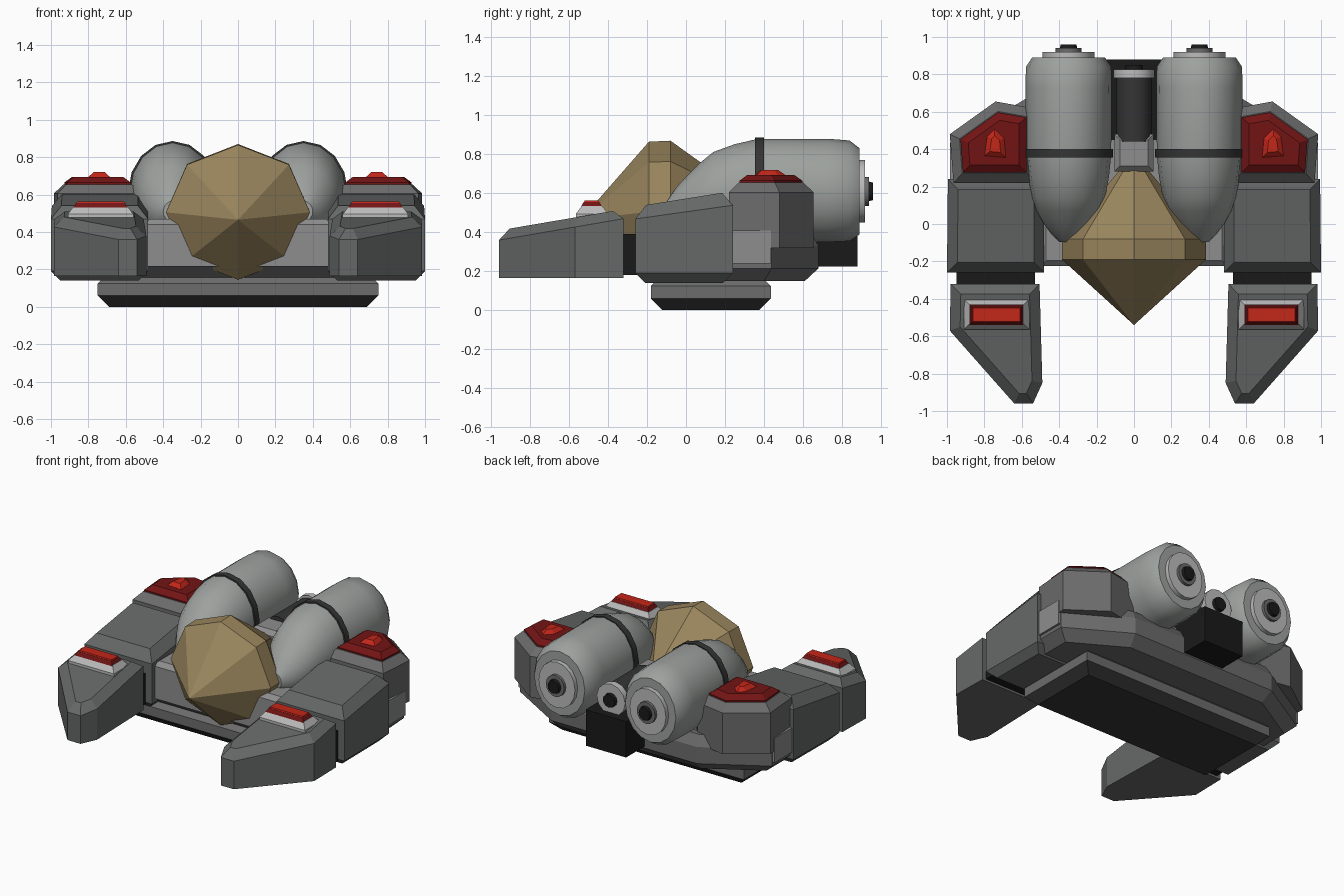
import bpy, bmesh, math
from mathutils import Vector

if "Cube" in bpy.data.objects:
    bpy.data.objects.remove(bpy.data.objects["Cube"])


def material(name, r, g, b):
    m = bpy.data.materials.new(name)
    m.diffuse_color = (r, g, b, 1)
    m.use_nodes = True
    m.node_tree.nodes["Principled BSDF"].inputs["Base Color"].default_value = m.diffuse_color
    return m


ARMOR = material("armor_grey", 0.13, 0.14, 0.135)
HULL = material("hull_grey", 0.15, 0.15, 0.15)
LIGHT = material("light_grey", 0.27, 0.27, 0.27)
TANK = material("tank_grey", 0.34, 0.36, 0.345)
PALE = material("pale_grey", 0.5, 0.5, 0.5)
DARK = material("dark_grey", 0.035, 0.035, 0.035)
BLACK = material("black", 0.01, 0.01, 0.01)
GOLD = material("gold", 0.32, 0.235, 0.11)
DEEP_RED = material("deep_red", 0.17, 0.007, 0.007)
RED = material("bright_red", 0.55, 0.02, 0.01)


def loft(name, rings, mat, mirror=False, smooth=False):
    """Skin a stack of equal-length rings and cap both ends."""
    bm = bmesh.new()
    vs = [[bm.verts.new(p) for p in ring] for ring in rings]
    n = len(vs[0])
    for a, b in zip(vs, vs[1:]):
        for i in range(n):
            j = (i + 1) % n
            bm.faces.new((a[i], a[j], b[j], b[i]))
    bm.faces.new(vs[0])
    bm.faces.new(vs[-1])
    bmesh.ops.remove_doubles(bm, verts=bm.verts, dist=0.0002)
    bmesh.ops.recalc_face_normals(bm, faces=bm.faces)
    me = bpy.data.meshes.new(name)
    bm.to_mesh(me)
    bm.free()
    ob = bpy.data.objects.new(name, me)
    bpy.context.collection.objects.link(ob)
    me.materials.append(mat)
    if smooth:
        bpy.ops.object.select_all(action='DESELECT')
        ob.select_set(True)
        bpy.context.view_layer.objects.active = ob
        bpy.ops.object.shade_smooth_by_angle(angle=math.radians(35))
    if mirror:
        ob.modifiers.new("mirror", 'MIRROR')
    return ob


def inset(poly, d):
    """Move every edge of a counter-clockwise outline inward by d."""
    out = []
    for i, p in enumerate(poly):
        p = Vector(p)
        u = (p - Vector(poly[i - 1])).normalized()
        v = (Vector(poly[(i + 1) % len(poly)]) - p).normalized()
        n1, n2 = Vector((-u.y, u.x)), Vector((-v.y, v.x))
        out.append(p + (n1 + n2) * d / (1 + n1.dot(n2)))
    return out


def slab(name, poly, layers, mat, mirror=False):
    """Layers are (height, inset, slope along y)."""
    rings = [[(p.x, p.y, z + s * p.y) for p in inset(poly, d)] for z, d, s in layers]
    return loft(name, rings, mat, mirror)


def rect(x0, x1, y0, y1):
    return [(x0, y0), (x1, y0), (x1, y1), (x0, y1)]


def tube(name, x, stations, mat, sides=16, mirror=False, smooth=True):
    """Stations along y: (y, centre z, half width, half height)."""
    rings = [[(x + rx * math.sin(math.tau * i / sides), y, z + rz * math.cos(math.tau * i / sides))
              for i in range(sides)] for y, z, rx, rz in stations]
    return loft(name, rings, mat, mirror, smooth)


# Foot plate and hull
slab("foot", rect(-0.75, 0.75, -0.18, 0.435),
     [(0, 0.06, 0), (0.06, 0, 0)], DARK)
slab("foot_rim", rect(-0.75, 0.75, -0.18, 0.435),
     [(0.06, 0, 0), (0.125, 0, 0), (0.17, 0.045, 0)], HULL)
hull = [(-0.9, -0.21), (0.9, -0.21), (0.97, 0.2), (0.97, 0.44), (0.56, 0.68),
        (-0.56, 0.68), (-0.97, 0.44), (-0.97, 0.2)]
slab("hull", hull, [(0.15, 0.07, 0), (0.215, 0, 0), (0.33, 0, 0), (0.4, 0.04, 0)], HULL)
slab("deck", rect(-0.5, 0.5, -0.225, 0.6), [(0.215, 0, 0), (0.44, 0, 0), (0.47, 0.03, 0)], LIGHT)

# Shoulder blocks and front claws
slab("shoulder", [(0.48, -0.26), (1.0, -0.26), (0.995, 0.24), (0.48, 0.24)],
     [(0.14, 0.05, 0), (0.19, 0, 0), (0.505, 0, 0.14), (0.573, 0.055, 0.16)], ARMOR, True)
slab("claw_joint", rect(0.53, 0.95, -0.36, -0.22), [(0.18, 0, 0), (0.39, 0, 0)], BLACK, True)
slab("claw", [(0.505, -0.32), (0.49, -0.85), (0.54, -0.96), (0.64, -0.96), (0.985, -0.57), (0.98, -0.32)],
     [(0.165, 0, 0), (0.525, 0, 0.172), (0.573, 0.055, 0.17)], ARMOR, True)

# Claw lamps
slab("claw_lamp_frame", rect(0.56, 0.91, -0.565, -0.40),
     [(0.46, 0, 0), (0.495, 0, 0), (0.535, 0.03, 0)], PALE, True)
slab("claw_lamp_rim", rect(0.59, 0.88, -0.54, -0.43), [(0.53, 0, 0), (0.555, 0.015, 0)], DEEP_RED, True)
slab("claw_lamp", rect(0.605, 0.865, -0.525, -0.445), [(0.55, 0, 0), (0.563, 0.004, 0)], RED, True)

# Rear side pods with red hatches
pod = [(0.52, 0.22), (0.965, 0.22), (0.985, 0.48), (0.74, 0.655), (0.52, 0.615)]
slab("side_pod", pod, [(0.32, 0.0, 0), (0.605, 0, 0), (0.655, 0.05, 0)], HULL, True)
slab("pod_skirt", rect(0.5, 0.985, 0.2, 0.435), [(0.24, 0, 0), (0.41, 0, 0)], LIGHT, True)
slab("pod_hatch", inset(pod, 0.055), [(0.645, 0, 0), (0.665, 0, 0), (0.695, 0.04, 0)], DEEP_RED, True)
slab("pod_gem", [(0.68, 0.35), (0.805, 0.36), (0.79, 0.47), (0.745, 0.515), (0.69, 0.46)],
     [(0.69, 0, 0), (0.72, 0.03, 0)], RED, True)

# Oval tanks with drooping noses
tube("tank", 0.35, [(-0.095, 0.51, 0.05, 0.055), (-0.05, 0.52, 0.095, 0.11), (0, 0.535, 0.132, 0.15),
                    (0.07, 0.565, 0.17, 0.19), (0.14, 0.587, 0.195, 0.225), (0.25, 0.602, 0.216, 0.25),
                    (0.37, 0.615, 0.228, 0.265), (0.73, 0.615, 0.23, 0.265), (0.84, 0.613, 0.228, 0.258),
                    (0.89, 0.61, 0.195, 0.222)], TANK, mirror=True)
tube("tank_band", 0.35, [(y, 0.615, 0.237, 0.271) for y in (0.355, 0.4)], DARK, mirror=True)
tube("tank_cap", 0.35, [(0.87, 0.61, 0.14, 0.16), (0.92, 0.61, 0.14, 0.16)], PALE, mirror=True)
tube("tank_nozzle_base", 0.35, [(0.9, 0.61, 0.07, 0.075), (0.94, 0.61, 0.07, 0.075)], HULL, mirror=True)
tube("tank_nozzle", 0.35, [(0.93, 0.61, 0.048, 0.052), (0.96, 0.61, 0.042, 0.045)], BLACK, mirror=True)

# Centre engine between the tanks
slab("engine_box", rect(-0.155, 0.155, 0.45, 0.88), [(0.225, 0, 0), (0.475, 0, 0)], BLACK)
slab("engine_mount", rect(-0.105, 0.105, 0.28, 0.48),
     [(0.4, 0, 0), (0.6, 0, 0), (0.63, 0.03, 0)], LIGHT)
tube("engine_barrel", 0, [(0.44, 0.565, 0.095, 0.095), (0.8, 0.565, 0.095, 0.095)], DARK, 12)
tube("engine_collar", 0, [(0.78, 0.565, 0.11, 0.11), (0.825, 0.565, 0.11, 0.11)], PALE, 12)
tube("engine_nozzle", 0, [(0.81, 0.565, 0.05, 0.05), (0.85, 0.565, 0.045, 0.045)], BLACK, 12)

# Faceted gold cockpit
tube("cockpit", 0, [(-0.54, 0.465, 0, 0), (-0.19, 0.505, 0.385, 0.36), (-0.08, 0.507, 0.385, 0.363),
                    (0.29, 0.53, 0.075, 0.075)], GOLD, 8, smooth=False)
